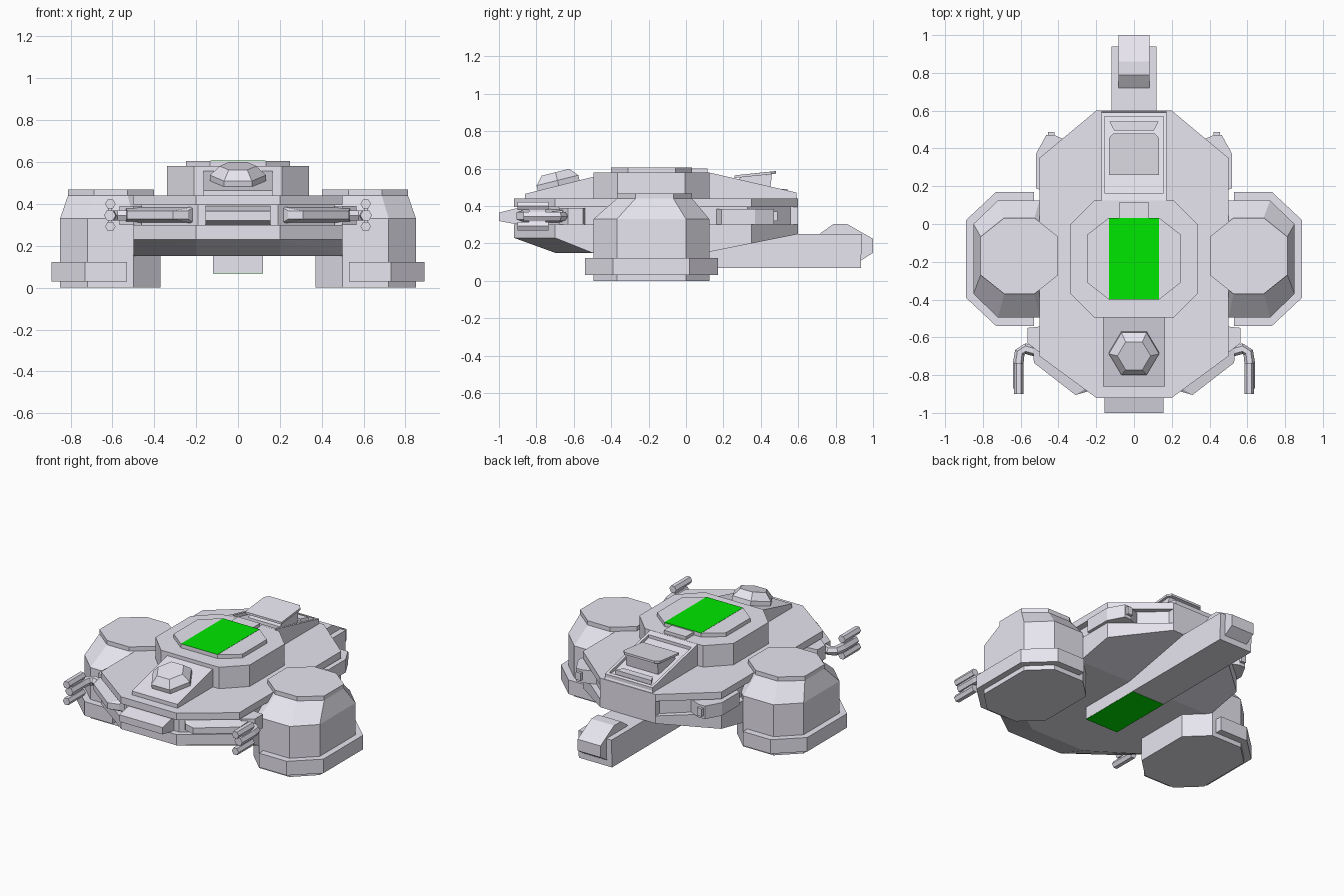
import bpy, bmesh, math
from mathutils import Vector

if "Cube" in bpy.data.objects:
    bpy.data.objects.remove(bpy.data.objects["Cube"])


def material(name, rgb):
    m = bpy.data.materials.new(name)
    m.diffuse_color = (*rgb, 1)
    m.use_nodes = True
    m.node_tree.nodes["Principled BSDF"].inputs["Base Color"].default_value = m.diffuse_color
    return m


pale = material("pale_metal", (0.80, 0.78, 0.86))
green = material("green", (0.0, 0.8, 0.0))


def finish(name, bm, mirror=False, mat=pale):
    bmesh.ops.recalc_face_normals(bm, faces=bm.faces)
    me = bpy.data.meshes.new(name)
    bm.to_mesh(me)
    bm.free()
    ob = bpy.data.objects.new(name, me)
    bpy.context.collection.objects.link(ob)
    if mirror:
        ob.modifiers.new("mirror", 'MIRROR')
    me.materials.append(mat)
    return ob


def loft(name, rings, **kw):
    """Skin equal-length rings of 3D points and cap both ends."""
    bm = bmesh.new()
    rs = [[bm.verts.new(p) for p in r] for r in rings]
    n = len(rs[0])
    for a, b in zip(rs, rs[1:]):
        for i in range(n):
            j = (i + 1) % n
            bm.faces.new((a[i], a[j], b[j], b[i]))
    bm.faces.new(rs[0])
    bm.faces.new(rs[-1])
    return finish(name, bm, **kw)


def plate(name, pts, z0, z1, **kw):
    return loft(name, [[(x, y, z) for x, y in pts] for z in (z0, z1)], **kw)


def side_profile(name, pts, x0, x1, **kw):
    return loft(name, [[(x, y, z) for y, z in pts] for x in (x0, x1)], **kw)


def box(name, x0, x1, y0, y1, z0, z1, **kw):
    return plate(name, [(x0, y0), (x1, y0), (x1, y1), (x0, y1)], z0, z1, **kw)


def hull(name, pts, **kw):
    bm = bmesh.new()
    for p in pts:
        bm.verts.new(p)
    bmesh.ops.convex_hull(bm, input=bm.verts)
    bmesh.ops.dissolve_limit(bm, angle_limit=0.01, verts=bm.verts, edges=bm.edges)
    return finish(name, bm, **kw)


def octagon(x0, x1, y0, y1, cx, cy):
    return [(x0 + cx, y0), (x1 - cx, y0), (x1, y0 + cy), (x1, y1 - cy),
            (x1 - cx, y1), (x0 + cx, y1), (x0, y1 - cy), (x0, y0 + cy)]


def both(pts):
    return [(s * p[0], *p[1:]) for p in pts for s in (1, -1)]


def at(pts, z):
    return [(x, y, z) for x, y in pts]


# Main hull: lower shell, recessed core, upper plate
half = [(0.2, -0.92), (0.5, -0.7), (0.5, 0.35), (0.2, 0.6)]
outline = half + [(-x, y) for x, y in reversed(half)]
hull("lower_hull", both([(x, y, 0.30) for x, y in half] + [
    (0.2, -0.92, 0.23), (0.5, -0.7, 0.23), (0.2, -0.7, 0.15), (0.5, -0.5, 0.15),
    (0.5, 0.1, 0.15), (0.5, 0.35, 0.20), (0.2, 0.6, 0.25)]))
core = [(0.19, -0.88), (0.46, -0.68), (0.46, 0.33), (0.2, 0.56), (0.2, 0.6)]
plate("hull_core", core + [(-x, y) for x, y in reversed(core)], 0.29, 0.40)
plate("upper_hull", outline, 0.395, 0.44)

# Central tower with cap and green top
plate("tower", octagon(-0.34, 0.34, -0.495, 0.125, 0.13, 0.13), 0.43, 0.58)
plate("tower_cap", octagon(-0.248, 0.248, -0.4, 0.033, 0.115, 0.09), 0.57, 0.605)
box("tower_cap_tab", -0.08, 0.08, 0.03, 0.115, 0.57, 0.60)
box("green_top", -0.132, 0.132, -0.4, 0.033, 0.60, 0.6065, mat=green)

# Front wedge with tilted six-sided dome
side_profile("front_wedge", [(-0.86, 0.43), (-0.86, 0.465), (-0.48, 0.56), (-0.48, 0.43)],
             -0.165, 0.165)
up = Vector((0, -0.242, 0.97))
along = Vector((0, 0.97, 0.242))


def hexagon(r, h):
    c = Vector((0, -0.68, 0.508)) + up * h
    return [c + Vector((r * math.cos(a), 0, 0)) + along * (r * math.sin(a))
            for a in (i * math.pi / 3 for i in range(6))]


loft("front_dome", [hexagon(0.133, -0.01), hexagon(0.133, 0.03), hexagon(0.088, 0.075)])


# Rear sloped deck with framed recess
def slope(y):
    return 0.58 - 0.229 * (y - 0.12)


def slab(name, x0, x1, y0, y1, d0, d1):
    side_profile(name, [(y0, slope(y0) + d0), (y1, slope(y1) + d0),
                        (y1, slope(y1) + d1), (y0, slope(y0) + d1)], x0, x1)


side_profile("rear_deck", [(0.1, 0.43), (0.1, slope(0.1) - 0.02),
                           (0.59, slope(0.59) - 0.02), (0.6, 0.43)], -0.172, 0.172)
for i, (x0, x1, y0, y1) in enumerate([(-0.172, -0.155, 0.12, 0.59), (0.155, 0.172, 0.12, 0.59),
                                      (-0.155, 0.155, 0.12, 0.165), (-0.155, 0.155, 0.57, 0.59)]):
    slab(f"deck_frame_{i}", x0, x1, y0, y1, -0.03, 0)
side_profile("hatch_body", [(0.27, 0.52), (0.29, 0.555), (0.46, 0.57), (0.45, 0.49), (0.3, 0.5)],
             -0.115, 0.115)
loft("hatch_lid", [[(x, y, z + d) for x, y, z in [
    (-0.132, 0.26, 0.55), (0.132, 0.26, 0.55), (0.132, 0.455, 0.57), (0.11, 0.48, 0.573),
    (-0.11, 0.48, 0.573), (-0.132, 0.455, 0.57)]] for d in (0, 0.014)])
plate("hatch_step", [(-0.105, 0.495), (0.105, 0.495), (0.13, 0.543), (-0.13, 0.543)], 0.45, 0.49)

# Side pods with feet
body = octagon(0.37, 0.85, -0.495, 0.125, 0.13, 0.125)
top = octagon(0.402, 0.812, -0.37, 0.033, 0.125, 0.10)
loft("side_pod", [at(body, 0), at(body, 0.33), at(top, 0.44), at(top, 0.468)], mirror=True)
plate("pod_foot", [(0.53, 0.17), (0.73, 0.17), (0.89, 0.02), (0.89, -0.39),
                   (0.73, -0.54), (0.53, -0.54)], 0.03, 0.122, mirror=True)

# Rim inserts
side_profile("front_bumper", [(-0.88, 0.30), (-0.92, 0.305), (-1.0, 0.32), (-1.0, 0.365),
                              (-0.92, 0.385), (-0.88, 0.39)], -0.155, 0.155)
hull("front_rim_insert", [(x, y, 0.347 + s * d) for s in (1, -1) for x, y, d in [
    (0.2, -0.84, 0.042), (0.47, -0.62, 0.042), (0.24, -0.885, 0.02),
    (0.31, -0.905, 0.02), (0.53, -0.735, 0.02), (0.535, -0.66, 0.03)]], mirror=True)
plate("rear_rim_insert", [(0.45, 0.16), (0.52, 0.19), (0.52, 0.37), (0.465, 0.47),
                          (0.42, 0.47), (0.33, 0.43)], 0.30, 0.385, mirror=True)
box("rear_rim_knob", 0.42, 0.455, 0.45, 0.488, 0.32, 0.37, mirror=True)

# Guns on bent arms
plate("gun_mount", [(0.47, -0.54), (0.565, -0.55), (0.565, -0.63), (0.5, -0.68), (0.46, -0.66)],
      0.30, 0.39, mirror=True)


def tube(name, path, r):
    """Hexagonal tube along a path in the horizontal plane."""
    pts = [Vector(p) for p in path]
    rings = []
    for i, p in enumerate(pts):
        d = (pts[min(i + 1, len(pts) - 1)] - pts[max(i - 1, 0)]).normalized()
        n = Vector((-d.y, d.x, 0))
        rings.append([p + r * (math.cos(a) * n + math.sin(a) * Vector((0, 0, 1)))
                      for a in (k * math.pi / 3 for k in range(6))])
    loft(name, rings, mirror=True)


tube("gun_arm", [(0.5, -0.68, 0.345), (0.575, -0.66, 0.345), (0.605, -0.68, 0.345),
                 (0.612, -0.73, 0.345), (0.612, -0.87, 0.345)], 0.028)
for nm, z in (("upper", 0.40), ("lower", 0.292)):
    tube(nm + "_barrel", [(0.61, -0.735, z), (0.61, -0.9, z)], 0.025)
box("barrel_bracket", 0.602, 0.618, -0.84, -0.75, 0.295, 0.395, mirror=True)

# Rear boom under the hull, with green panel underneath
side_profile("boom", [(-0.3, 0.07), (0.935, 0.07), (0.94, 0.25), (0.6, 0.25), (0.1, 0.2),
                      (-0.3, 0.2)], -0.12, 0.12)
side_profile("boom_tip", [(0.72, 0.2), (0.72, 0.255), (0.79, 0.305), (0.86, 0.305), (1.0, 0.225),
                          (1.0, 0.15), (0.93, 0.105)], -0.083, 0.083)
box("green_bottom", -0.119, 0.119, -0.299, 0.13, 0.068, 0.08, mat=green)
